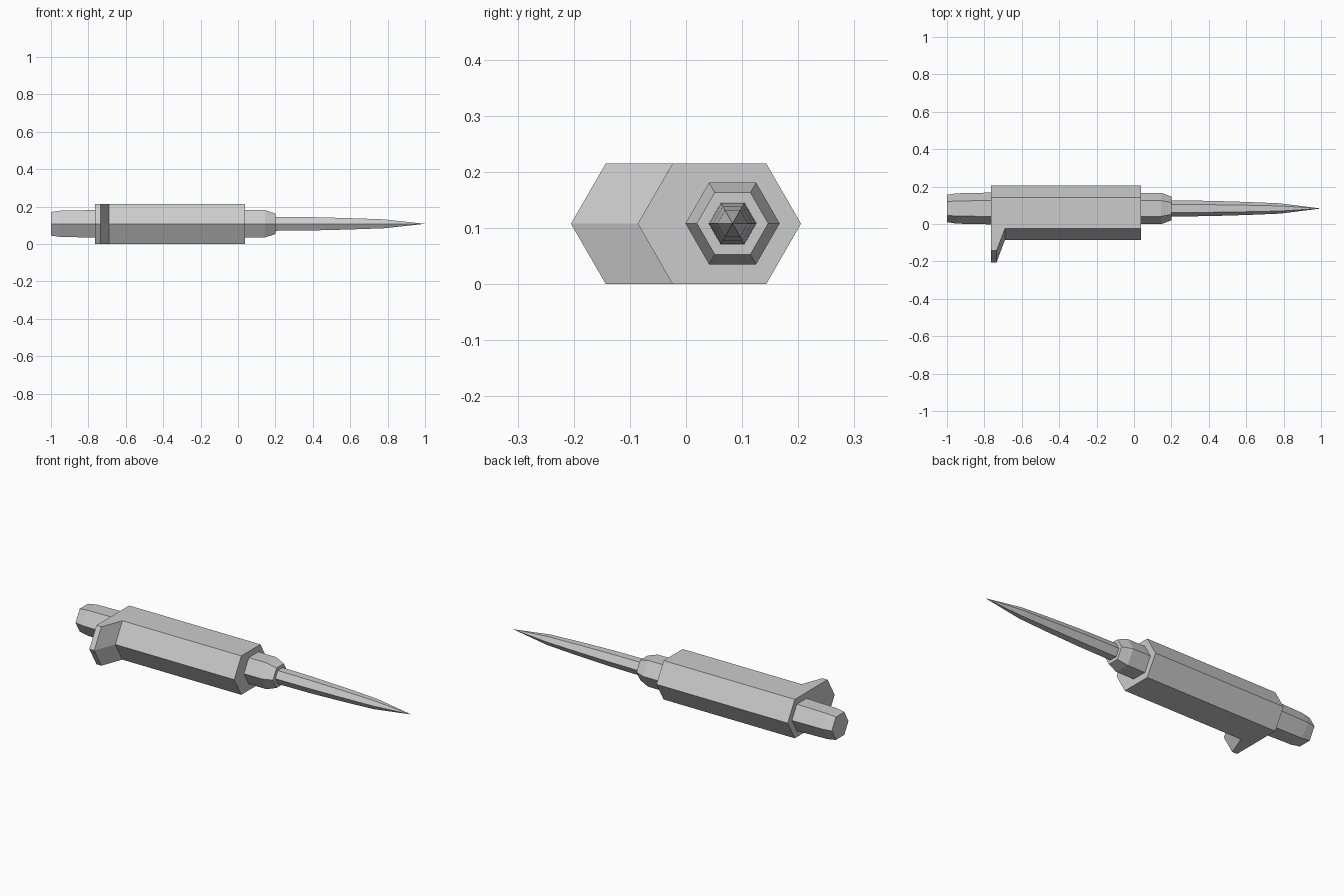
import bpy
import bmesh
from math import cos, sin, pi

cube = bpy.data.objects.get("Cube")
if cube:
    bpy.data.objects.remove(cube, do_unlink=True)

grey = bpy.data.materials.new("light_grey")
grey.use_nodes = True
colour = (0.6, 0.6, 0.6, 1)
grey.diffuse_color = colour
grey.node_tree.nodes["Principled BSDF"].inputs["Base Color"].default_value = colour

AXIS_Y, AXIS_Z = 0.083, 0.108   # shared axis of barrel parts


def hexagon(x, radius):
    """Hexagonal ring around the barrel axis, corners pointing along y."""
    return [(x, AXIS_Y + radius * cos(i * pi / 3), AXIS_Z + radius * sin(i * pi / 3))
            for i in range(6)]


def loft(name, rings, tip=None):
    """Skin rings in order along x; close with a cap or a point."""
    bm = bmesh.new()
    loops = [[bm.verts.new(p) for p in ring] for ring in rings]
    for a, b in zip(loops, loops[1:]):
        for i in range(6):
            j = (i + 1) % 6
            bm.faces.new((a[i], a[j], b[j], b[i]))
    bm.faces.new(loops[0])
    if tip:
        point = bm.verts.new(tip)
        for i in range(6):
            bm.faces.new((loops[-1][i], loops[-1][(i + 1) % 6], point))
    else:
        bm.faces.new(loops[-1])
    bmesh.ops.recalc_face_normals(bm, faces=bm.faces)
    mesh = bpy.data.meshes.new(name)
    bm.to_mesh(mesh)
    bm.free()
    mesh.materials.append(grey)
    obj = bpy.data.objects.new(name, mesh)
    bpy.context.collection.objects.link(obj)
    return obj


def body_ring(x, shift):
    """Wide hexagonal body section, its front side pushed out by shift."""
    half = 0.1075
    return [(x, 0.205, half), (x, 0.143, 2 * half), (x, -0.024 - shift, 2 * half),
            (x, -0.086 - shift, half), (x, -0.024 - shift, 0), (x, 0.143, 0)]


# Main body with the swept fin at its rear
loft("main_body", [body_ring(x, s) for x, s in
                   ((-0.765, 0.119), (-0.735, 0.119), (-0.69, 0), (0.037, 0))])

# Rear pommel, front collar and long tapered spike
loft("rear_pommel", [hexagon(x, r) for x, r in
                     ((-1, 0.073), (-0.95, 0.081), (-0.76, 0.085))])
loft("front_collar", [hexagon(x, r) for x, r in
                      ((0.03, 0.084), (0.145, 0.084), (0.2, 0.0635))])
loft("spike", [hexagon(x, r) for x, r in
               ((0.195, 0.043), (0.4, 0.041), (0.6, 0.035), (0.78, 0.0275))],
     tip=(1, AXIS_Y, AXIS_Z))
